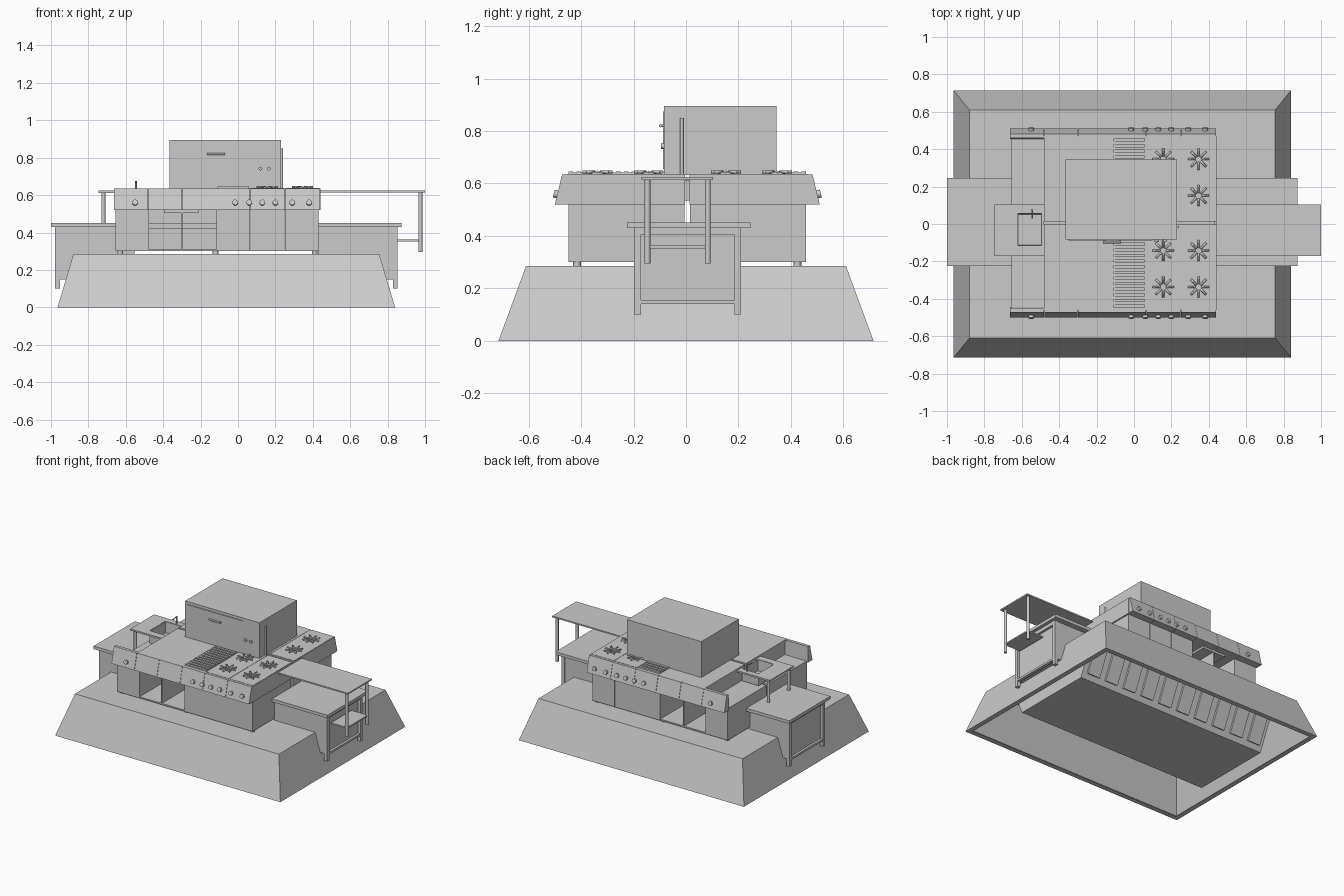
import bpy, bmesh, math
from mathutils import Matrix, Vector

if "Cube" in bpy.data.objects:
    bpy.data.objects.remove(bpy.data.objects["Cube"])

CX, CY = -0.0625, 0.005   # symmetry centres of the kitchen island


def finish(name, bm):
    bmesh.ops.recalc_face_normals(bm, faces=bm.faces)
    me = bpy.data.meshes.new(name)
    bm.to_mesh(me)
    bm.free()
    ob = bpy.data.objects.new(name, me)
    bpy.context.collection.objects.link(ob)
    return ob


def box(name, xa, xb, ya, yb, za, zb, tilt=0):
    bm = bmesh.new()
    size = (abs(xb - xa), abs(yb - ya), abs(zb - za))
    bmesh.ops.create_cube(bm, size=1)
    bm.transform(Matrix.Translation(((xa + xb) / 2, (ya + yb) / 2, (za + zb) / 2))
                 @ Matrix.Rotation(tilt, 4, 'X') @ Matrix.Diagonal((*size, 1)))
    return finish(name, bm)


def prism(name, profile, xa, xb):
    """Extrude a (y, z) profile along x."""
    bm = bmesh.new()
    f = bm.faces.new([bm.verts.new((xa, y, z)) for y, z in profile])
    ext = bmesh.ops.extrude_face_region(bm, geom=[f])['geom']
    bmesh.ops.translate(bm, vec=(xb - xa, 0, 0),
                        verts=[v for v in ext if isinstance(v, bmesh.types.BMVert)])
    return finish(name, bm)


def loft(name, rings):
    """Skin rectangles (x0, x1, y0, y1, z) and cap both ends."""
    bm = bmesh.new()
    vs = [[bm.verts.new(p) for p in ((a, c, z), (b, c, z), (b, d, z), (a, d, z))]
          for a, b, c, d, z in rings]
    for r, s in zip(vs, vs[1:]):
        for i in range(4):
            j = (i + 1) % 4
            bm.faces.new((r[i], r[j], s[j], s[i]))
    bm.faces.new(vs[0])
    bm.faces.new(vs[-1])
    return finish(name, bm)


def rod(name, p, q, r, n=12):
    p, q = Vector(p), Vector(q)
    bm = bmesh.new()
    bmesh.ops.create_cone(bm, cap_ends=True, segments=n, radius1=r, radius2=r, depth=(q - p).length)
    bm.transform(Matrix.Translation((p + q) / 2)
                 @ (q - p).to_track_quat('Z', 'Y').to_matrix().to_4x4())
    ob = finish(name, bm)
    for f in ob.data.polygons:
        f.use_smooth = len(f.vertices) == 4
    return ob


# Hollow tapered hood with a bottom lip
loft("hood", [(-.86, .735, -.59, .59, .275), (-.945, .82, -.695, .695, .015),
              (-.93, .805, -.68, .68, .0), (-.965, .84, -.715, .715, 0),
              (-.88, .755, -.61, .61, .285)])

# Filter plenum inside the hood, with sloped filter slats on both sides
prism("filter_plenum", [(-.3, .01), (.3, .01), (.42, .275), (-.42, .275)], -.83, .705)
for s in (-1, 1):
    for i in range(10):
        x = -.80 + i * .152
        box("filter_slat", x, x + .1, s * .368 - .008, s * .368 + .008, .035, .255,
            tilt=-s * math.atan2(.12, .265))


def burner(x, y, z):
    rod("burner_ring", (x, y, z), (x, y, z + .006), .03, 16)
    for k in range(8):
        a = k * math.pi / 4
        c, d = math.cos(a), math.sin(a)
        rod("burner_spoke", (x + .015 * c, y + .015 * d, z + .007),
            (x + .057 * c, y + .057 * d, z + .007), .006, 4)


# Two back-to-back cooking runs
EDGES = [-.665, -.48, -.3, -.115, .065, .25, .44]
for s in (-1, 1):
    def Y(d):
        return CY + s * d
    # base cabinets: closed blocks, with two open bays
    box("end_cabinet", -.655, -.475, Y(.01), Y(.453), .3, .53)
    for a, b in zip(EDGES[3:], EDGES[4:]):
        box("base_cabinet", a + .001, min(b, .431) - .001, Y(.01), Y(.453), .3, .52)
    box("bay_back", -.475, -.115, Y(.01), Y(.03), .3, .52)
    box("bay_floor", -.475, -.115, Y(.01), Y(.453), .3, .31)
    box("bay_divider", -.305, -.297, Y(.01), Y(.453), .31, .52)
    box("bay_shelf", -.475, -.115, Y(.03), Y(.22), .42, .45)
    box("drip_tray", -.395, -.21, Y(.1), Y(.45), .505, .52)
    # raised counter and slanted control panels
    box("counter", -.48, .44, Y(.008), Y(.465), .52, .635)
    for a, b in zip(EDGES, EDGES[1:]):
        prism("control_panel", [(Y(.45), .52), (Y(.505), .52), (Y(.477), .635), (Y(.455), .635)],
              a + .001, b - .001)
    # knobs
    for x in (-.55, -.015, .06, .13, .2, .29, .38):
        rod("knob", (x, Y(.49), .557), (x, Y(.509), .562), .015)
    # burner trays and burners
    for a, b in ((.068, .245), (.253, .437)):
        loft("burner_tray", [(a, b, min(Y(.012), Y(.46)), max(Y(.012), Y(.46)), .63),
                             (a, b, min(Y(.012), Y(.46)), max(Y(.012), Y(.46)), .637)])
        for d in (.147, .342):
            burner((a + b) / 2, Y(d), .637)
    # grill grate
    for i in range(12):
        d = .105 + i * .03
        box("grill_bar", -.11, .06, Y(d), Y(d + .017), .633, .645)
    for x in (-.108, .053):
        box("grill_rail", x, x + .006, Y(.1), Y(.452), .633, .642)
    # feet
    for x in (-.63, -.12, .41):
        rod("foot", (x, Y(.42), .283), (x, Y(.42), .302), .015)

# Oven on the counter
box("oven", -.365, .23, -.083, .345, .633, .895)
box("oven_door", -.35, .1, -.088, -.08, .655, .875)
rod("oven_handle", (-.165, -.097, .82), (-.07, -.097, .82), .006)
for x in (-.16, -.075):
    rod("handle_mount", (x, -.097, .82), (x, -.08, .82), .004)
for x in (.12, .165):
    rod("oven_knob", (x, -.095, .742), (x, -.08, .742), .01)
rod("oven_side_pipe", (.234, -.016, .6), (.234, -.016, .85), .007)

# Lower side cabinets, mirrored left and right
for s in (-1, 1):
    def X(d):
        return CX + s * d
    box("side_cabinet_top", X(.49), X(.937), -.225, .245, .43, .452)
    box("side_cabinet", X(.49), X(.895), -.195, .205, .15, .43)
    for y in (-.198, .184):
        box("side_cabinet_leg", X(.89), X(.915), y, y + .026, .1, .43)
    box("side_cabinet_rail", X(.89), X(.913), -.19, .2, .405, .43)
    box("side_cabinet_shelf", X(.89), X(.912), -.18, .19, .14, .155)

# Raised serving table on the right
box("serving_top", .44, 1.0, -.17, .103, .614, .624)
box("serving_shelf", .85, .98, -.15, .085, .353, .363)
for y in (-.147, .083):
    rod("serving_leg", (.975, y, .295), (.975, y, .615), .011)

# Raised sink table on the left: top framed around the basin
bx0, bx1, by0, by1 = -.625, -.49, -.12, .06
box("sink_top_left", -.745, bx0, -.17, .103, .612, .624)
box("sink_top_right", bx1, -.48, -.17, .103, .612, .624)
box("sink_top_front", bx0, bx1, -.17, by0, .612, .624)
box("sink_top_back", bx0, bx1, by1, .103, .612, .624)
loft("sink_basin", [(bx0 + .008, bx1 - .008, by0 + .008, by1 - .008, .545),
                    (bx0 + .004, bx1 - .004, by0 + .004, by1 - .004, .622),
                    (bx0, bx1, by0, by1, .622), (bx0, bx1, by0, by1, .535)])
for y in (-.147, .083):
    rod("sink_leg", (-.72, y, .45), (-.72, y, .615), .011)
rod("faucet_post", (-.545, .075, .62), (-.545, .075, .675), .005)
rod("faucet_spout", (-.545, .078, .672), (-.545, .03, .665), .004)
